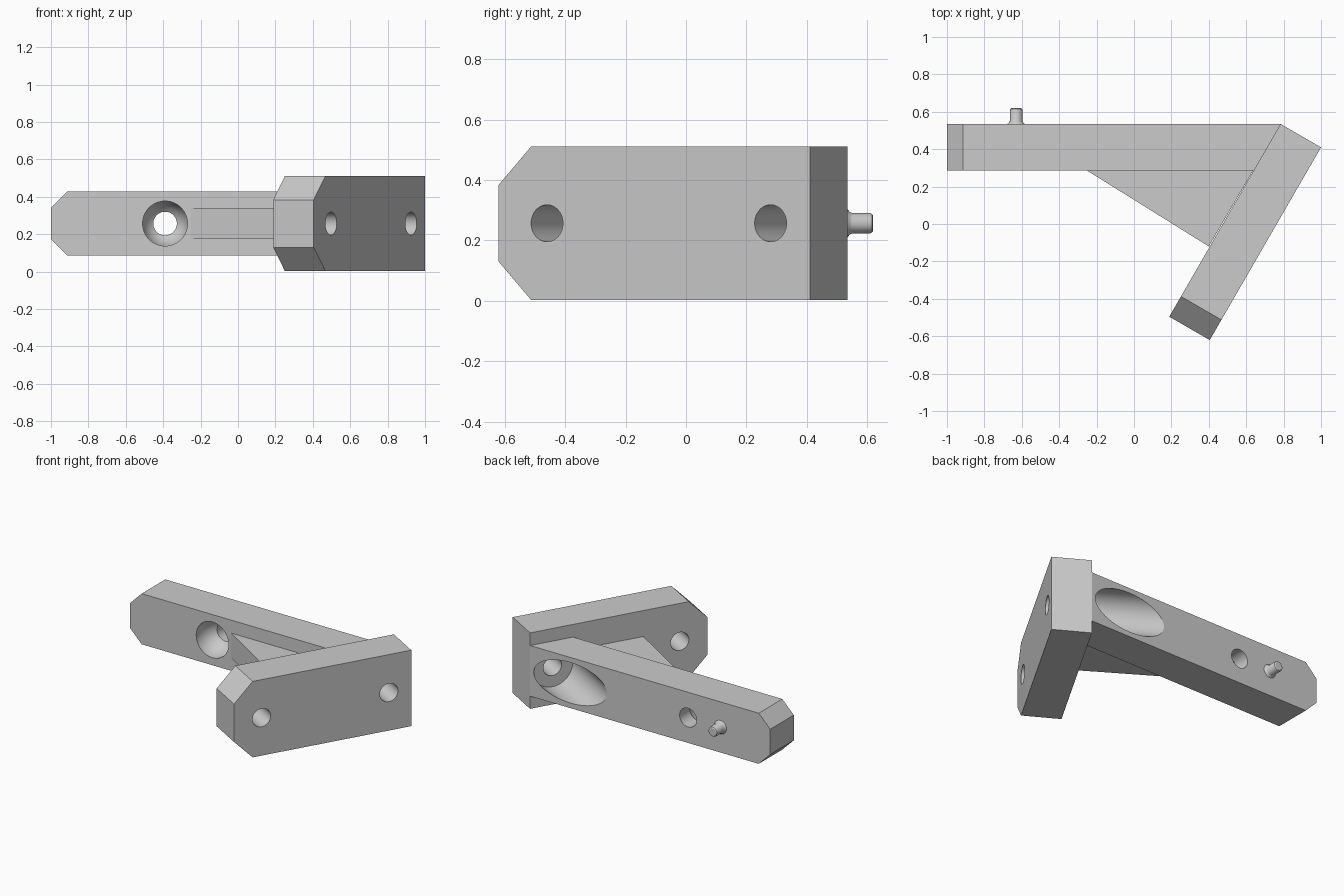
import bpy, bmesh
from math import radians, cos, sin
from mathutils import Vector

if "Cube" in bpy.data.objects:
    bpy.data.objects.remove(bpy.data.objects["Cube"], do_unlink=True)

grey = bpy.data.materials.new("plain grey")
grey.use_nodes = True
colour = (0.6, 0.6, 0.6, 1)
grey.diffuse_color = colour
grey.node_tree.nodes["Principled BSDF"].inputs["Base Color"].default_value = colour

MID = 0.257                                    # height of the centre line
ALONG = Vector((-cos(radians(60)), -sin(radians(60)), 0))  # down the slanted plate
INWARD = Vector((-sin(radians(60)), cos(radians(60)), 0))  # through its thickness
CORNER = Vector((1.0, 0.41, 0))                # outer top end of the plate
UP, BACK = Vector((0, 0, 1)), Vector((0, 1, 0))
THICK = 0.25


def finish(name, bm):
    bmesh.ops.recalc_face_normals(bm, faces=bm.faces)
    mesh = bpy.data.meshes.new(name)
    bm.to_mesh(mesh)
    bm.free()
    mesh.materials.append(grey)
    obj = bpy.data.objects.new(name, mesh)
    bpy.context.collection.objects.link(obj)
    return obj


def prism(name, points, depth):
    """Extrude a flat outline along a vector."""
    bm = bmesh.new()
    face = bm.faces.new([bm.verts.new(p) for p in points])
    new = bmesh.ops.extrude_face_region(bm, geom=[face], use_keep_orig=True)["geom"]
    bmesh.ops.translate(bm, vec=depth, verts=[v for v in new if isinstance(v, bmesh.types.BMVert)])
    return finish(name, bm)


def turned(name, start, axis, profile, sides=64):
    """Solid of revolution from (distance, radius) pairs."""
    bm = bmesh.new()
    side = axis.cross(UP)
    rings = []
    for dist, rad in profile:
        rings.append([bm.verts.new(start + axis * dist + (side * cos(a) + UP * sin(a)) * rad)
                      for a in (radians(360 * i / sides) for i in range(sides))])
    for lo, hi in zip(rings, rings[1:]):
        for i in range(sides):
            j = (i + 1) % sides
            bm.faces.new((lo[i], lo[j], hi[j], hi[i]))
    bm.faces.new(rings[0])
    bm.faces.new(rings[-1])
    return finish(name, bm)


def cut(obj, cutter):
    cutter.hide_render = True
    cutter.hide_viewport = True
    mod = obj.modifiers.new("cut", "BOOLEAN")
    mod.operation = "DIFFERENCE"
    mod.solver = "EXACT"
    mod.object = cutter


def chamfered(start, run, length, half, bevel_run, bevel_up):
    """Bar outline with two clipped corners at its far end."""
    outline = [(0, -half), (length - bevel_run, -half), (length, bevel_up - half),
               (length, half - bevel_up), (length - bevel_run, half), (0, half)]
    return [start + run * s + UP * (MID + h) for s, h in outline]


# Slanted mounting plate with two bolt holes
plate = prism("slanted_plate", chamfered(CORNER, ALONG, 1.19, 0.255, 0.125, 0.128), INWARD * THICK)
for label, s in (("upper", 0.15), ("lower", 1.005)):
    cut(plate, turned(label + "_bolt_cutter", CORNER + ALONG * s + UP * MID, INWARD,
                      [(-0.1, 0.061), (0.4, 0.061)]))

# Long arm, mitred against the inner face of the plate
tip = CORNER + INWARD * THICK
arm = prism("long_arm", chamfered(tip, Vector((-1, 0, 0)), tip.x + 1, 0.17, 0.085, 0.085), BACK * -0.25)
for v in arm.data.vertices:
    if v.co.x > 0.5 and v.co.y < 0.4:
        v.co.x -= 0.25 / 3 ** 0.5

# Clearance bore for the upper bolt, and the countersunk arm hole
cut(arm, turned("clearance_cutter", CORNER + ALONG * 0.15 + UP * MID, INWARD, [(0.2, 0.136), (1.0, 0.136)]))
cut(arm, turned("arm_hole_cutter", Vector((-0.39, 0.285, MID)), BACK,
                [(-0.1, 0.12), (0.06, 0.12), (0.12, 0.088), (0.14, 0.063), (0.4, 0.063)]))

# Triangular brace in the inner corner
brace = prism("corner_brace", [Vector((x, y, MID - 0.083)) for x, y in
                               ((-0.25, 0.285), (0.4, -0.12), (0.636, 0.285))], UP * 0.166)

# Locating peg with a flared foot and rounded tip
peg = turned("locating_peg", Vector((-0.63, 0.53, MID)), BACK,
             [(0, 0.048), (0.006, 0.045), (0.012, 0.038), (0.02, 0.034), (0.078, 0.034),
              (0.086, 0.031), (0.09, 0.025)], 32)

# Smooth the round surfaces, keep the machined edges sharp
for obj in (plate, arm, peg):
    bpy.context.view_layer.objects.active = obj
    bpy.ops.object.select_all(action="DESELECT")
    obj.select_set(True)
    for mod in list(obj.modifiers):
        bpy.ops.object.modifier_apply(modifier=mod.name)
    bpy.ops.object.shade_smooth_by_angle(angle=radians(30))
for obj in list(bpy.data.objects):
    if obj.name.endswith("_cutter"):
        bpy.data.objects.remove(obj, do_unlink=True)
